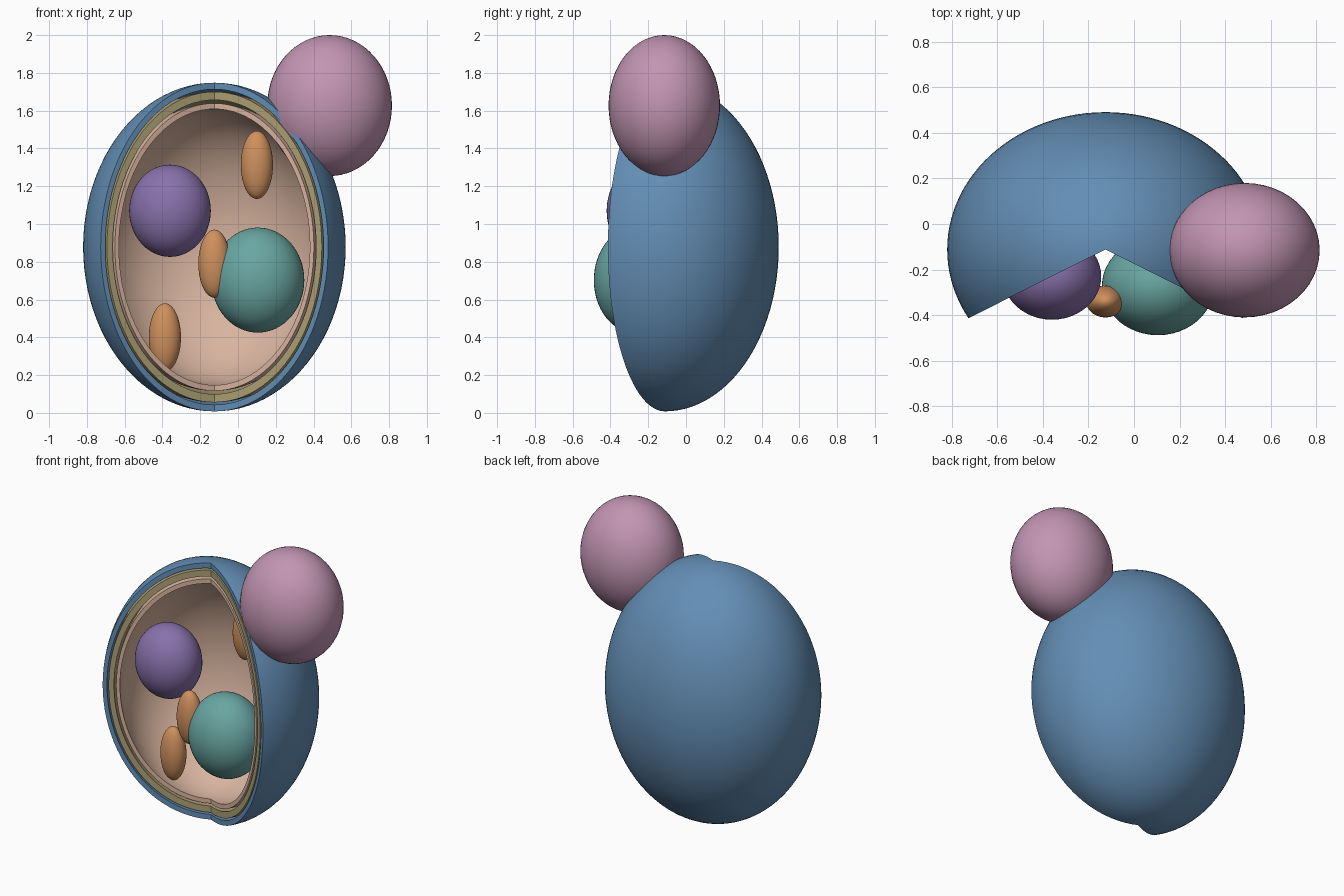
import bpy, bmesh, math
from mathutils import Vector

if "Cube" in bpy.data.objects:
    bpy.data.objects.remove(bpy.data.objects["Cube"])


def material(name, rgb):
    m = bpy.data.materials.new(name)
    m.diffuse_color = (*rgb, 1.0)
    m.use_nodes = True
    m.node_tree.nodes["Principled BSDF"].inputs["Base Color"].default_value = m.diffuse_color
    return m


BLUE = material("blue", (0.125, 0.27, 0.46))
KHAKI = material("khaki", (0.42, 0.35, 0.18))
TAN = material("pale_tan", (0.69, 0.46, 0.35))
MAUVE = material("mauve", (0.54, 0.30, 0.45))
PURPLE = material("purple", (0.25, 0.165, 0.41))
TEAL = material("teal", (0.14, 0.38, 0.36))
ORANGE = material("orange", (0.62, 0.28, 0.11))

CENTRE = Vector((-0.125, -0.112, 0.878))
RADII = Vector((0.695, 0.603, 0.87))
START, SWEEP = math.radians(-30), math.radians(240)   # open wedge faces the front


def finish(bm, name, mat):
    mesh = bpy.data.meshes.new(name)
    bm.to_mesh(mesh)
    bm.free()
    mesh.materials.append(mat)
    ob = bpy.data.objects.new(name, mesh)
    bpy.context.collection.objects.link(ob)
    bpy.ops.object.select_all(action='DESELECT')
    ob.select_set(True)
    bpy.context.view_layer.objects.active = ob
    bpy.ops.object.shade_smooth_by_angle(angle=math.radians(40))
    return ob


def shell(name, outer, inner, mat, rings=48, steps=72):
    """Crescent profile swept around the vertical axis, leaving the wedge open."""
    arc = [math.pi * i / rings for i in range(rings + 1)]
    profile = [(outer * math.sin(t), outer * math.cos(t)) for t in arc]
    profile += [(inner * math.sin(t), inner * math.cos(t)) for t in reversed(arc)]
    n = len(profile)
    bm = bmesh.new()
    cols = []
    for s in range(steps + 1):
        a = START + SWEEP * s / steps
        cols.append([bm.verts.new(CENTRE + Vector((r * math.cos(a), r * math.sin(a), z)) * RADII)
                     for r, z in profile])
    for c, d in zip(cols, cols[1:]):
        for i in range(n):
            if i not in (rings, n - 1):
                bm.faces.new((c[i], c[i + 1], d[i + 1], d[i]))
    # cut faces on both sides of the wedge
    for c in (cols[0], cols[-1]):
        for i in range(rings):
            bm.faces.new((c[i], c[i + 1], c[n - 2 - i], c[n - 1 - i]))
    bmesh.ops.remove_doubles(bm, verts=bm.verts, dist=1e-5)
    bmesh.ops.recalc_face_normals(bm, faces=bm.faces)
    return finish(bm, name, mat)


def ellipsoid(name, centre, radii, mat):
    bm = bmesh.new()
    bmesh.ops.create_uvsphere(bm, u_segments=48, v_segments=32, radius=1.0)
    for v in bm.verts:
        v.co = Vector(centre) + v.co * Vector(radii)
    return finish(bm, name, mat)


# Layered cell walls
shell("outer_wall", 1.0, 0.96, BLUE)
shell("middle_layer", 0.945, 0.895, KHAKI)
shell("inner_membrane", 0.875, 0.84, TAN)

# Bud on the upper right
ellipsoid("bud", (0.485, -0.115, 1.627), (0.33, 0.295, 0.373), MAUVE)

# Large inner bodies
ellipsoid("nucleus", (-0.36, -0.23, 1.07), (0.216, 0.19, 0.244), PURPLE)
ellipsoid("vacuole", (0.105, -0.272, 0.703), (0.246, 0.216, 0.278), TEAL)

# Small capsules
for i, c in enumerate([(0.10, -0.06, 1.313), (-0.125, -0.34, 0.79), (-0.387, -0.14, 0.40)]):
    ellipsoid(f"capsule_{i + 1}", c, (0.085, 0.07, 0.18), ORANGE)
